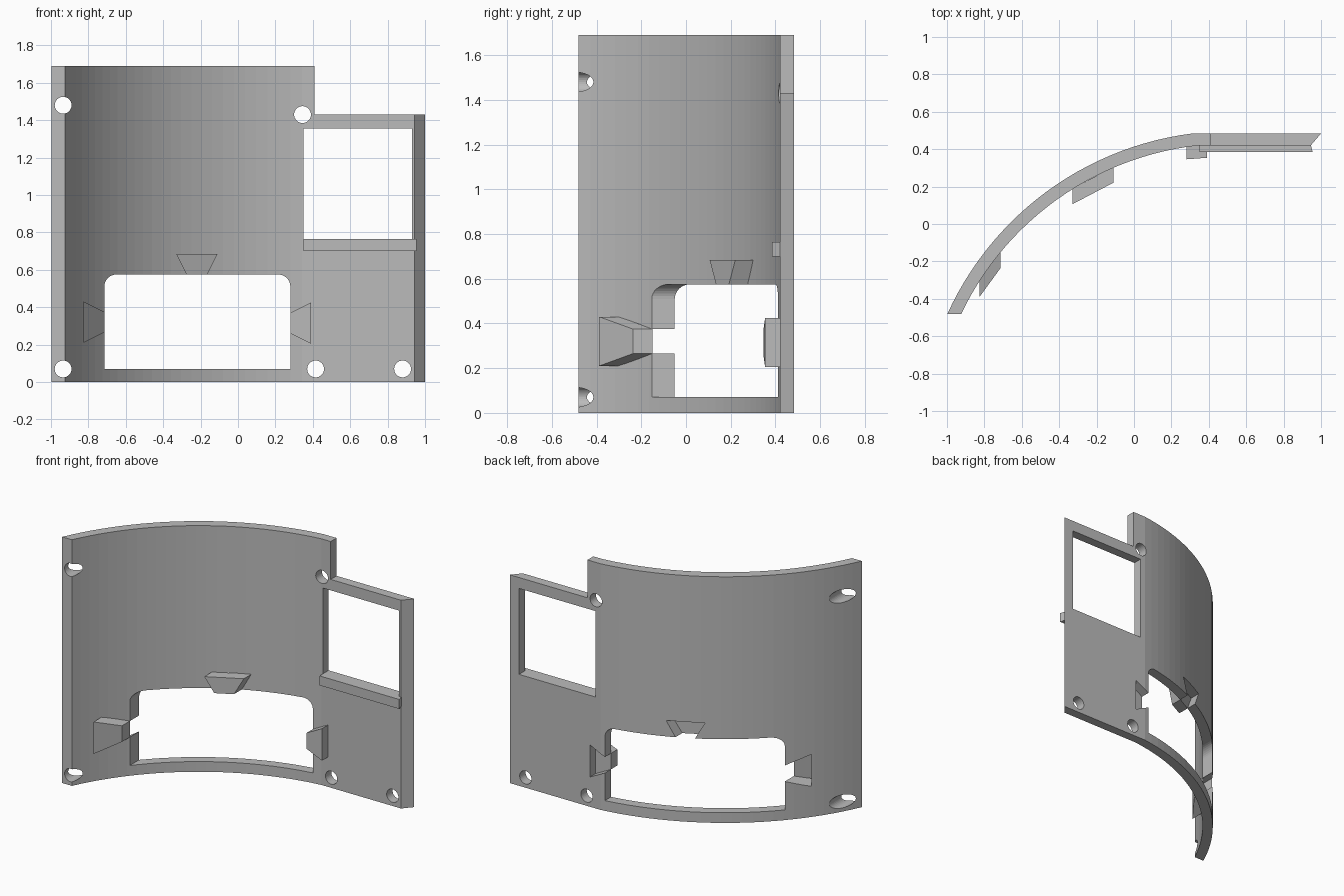
import bpy, bmesh
from math import sin, cos, pi, atan2, sqrt, asin

cube = bpy.data.objects.get("Cube")
if cube:
    bpy.data.objects.remove(cube, do_unlink=True)

mat = bpy.data.materials.new("plain grey")
mat.use_nodes = True
GREY = (0.5, 0.5, 0.5, 1)
mat.diffuse_color = GREY
mat.node_tree.nodes["Principled BSDF"].inputs["Base Color"].default_value = GREY

# Arc of the curved wall, in plan
CX, CY, R_OUT, R_IN = 0.52, -1.17, 1.667, 1.6
FRONT, BACK, FLAT_IN = -0.482, 0.484, 0.42


def inner_y(x):
    return CY + sqrt(R_IN ** 2 - (x - CX) ** 2)


def arc(r, y_end, n=26):
    a0 = pi - asin((FRONT - CY) / r)
    a1 = pi - asin((y_end - CY) / r)
    return [(CX + r * cos(a0 + (a1 - a0) * i / n),
             CY + r * sin(a0 + (a1 - a0) * i / n)) for i in range(n + 1)]


def loft(name, first, last):
    """Solid between two matching outlines."""
    bm = bmesh.new()
    a = [bm.verts.new(p) for p in first]
    b = [bm.verts.new(p) for p in last]
    bm.faces.new(a)
    bm.faces.new(b[::-1])
    for i in range(len(a)):
        j = (i + 1) % len(a)
        bm.faces.new((a[j], a[i], b[i], b[j]))
    bmesh.ops.recalc_face_normals(bm, faces=bm.faces)
    me = bpy.data.meshes.new(name)
    bm.to_mesh(me)
    bm.free()
    me.materials.append(mat)
    ob = bpy.data.objects.new(name, me)
    bpy.context.collection.objects.link(ob)
    return ob


def upright(name, plan, z0, z1):
    return loft(name, [(x, y, z0) for x, y in plan], [(x, y, z1) for x, y in plan])


def through(outline, y0=-1, y1=1):
    return loft("cutter", [(x, y0, z) for x, z in outline], [(x, y1, z) for x, z in outline])


def box(x0, x1, z0, z1):
    return [(x0, z0), (x1, z0), (x1, z1), (x0, z1)]


def circle(x, z, r, start=0, sweep=2 * pi, n=32):
    return [(x + r * cos(start + sweep * i / n), z + r * sin(start + sweep * i / n))
            for i in range(n)]


def cut(target, cutter):
    mod = target.modifiers.new("cut", 'BOOLEAN')
    mod.operation, mod.solver, mod.object = 'DIFFERENCE', 'EXACT', cutter
    bpy.context.view_layer.update()
    done = target.evaluated_get(bpy.context.evaluated_depsgraph_get())
    me = bpy.data.meshes.new_from_object(done)
    target.modifiers.clear()
    target.data = me
    bpy.data.objects.remove(cutter, do_unlink=True)


# Curved wall running into a flat wing with a mitred end
plan = arc(R_OUT, BACK) + [(1, BACK), (0.945, FLAT_IN)] + arc(R_IN, FLAT_IN)[::-1]
wall = upright("curved_wall", plan, 0, 1.69)

# Lower wing, square opening
cut(wall, through(box(0.41, 1.2, 1.43, 2)))
cut(wall, through(box(0.35, 0.93, 0.765, 1.355)))

# Wide window with rounded upper corners
L, R, TOP, RAD = -0.715, 0.28, 0.575, 0.065
window = [(L, 0.07), (R, 0.07)]
window += circle(R - RAD, TOP - RAD, RAD, 0, pi / 2, 8) + [(R - RAD, TOP)]
window += circle(L + RAD, TOP - RAD, RAD, pi / 2, pi / 2, 8) + [(L, TOP - RAD)]
cut(wall, through(window))

# Screw holes
for x, z in [(-0.935, 1.48), (-0.935, 0.07), (0.345, 1.43), (0.415, 0.07), (0.88, 0.07)]:
    cut(wall, through(circle(x, z, 0.045)))

# Dovetail sockets around the window: open at the back, closed by an inner plate
NARROW, WIDE, DEEP, LIP = 0.055, 0.11, 0.11, 0.02


def dovetail(base, mid, direction, lip=0):
    """Trapezoid widening away from the window edge."""
    dx, dz = direction
    steps = [(-lip, NARROW), (0, NARROW), (DEEP, WIDE)] if lip else [(0, NARROW), (DEEP, WIDE)]
    sides = [(d, w) for d, w in steps] + [(d, -w) for d, w in steps[::-1]]
    if dx:
        return [(base + dx * d, mid + w) for d, w in sides]
    return [(mid + w, base + dz * d) for d, w in sides]


sockets = [("left_socket_plate", R, 0.315, (1, 0), 0.066),
           ("right_socket_plate", L, 0.32, (-1, 0), 0.085),
           ("top_socket_plate", TOP, -0.22, (0, 1), 0.08)]
for name, base, mid, way, thick in sockets:
    cut(wall, through(dovetail(base, mid, way, LIP)))
    shape = dovetail(base, mid, way)
    xs = [x for x, z in shape]
    x0, x1 = min(xs), max(xs)
    y0, y1 = (min(inner_y(x), FLAT_IN) for x in (x0, x1))
    ys = [y0 + (y1 - y0) * (x - x0) / (x1 - x0) for x in xs]
    loft(name, [(x, y - thick, z) for (x, z), y in zip(shape, ys)],
         [(x, y + 0.004, z) for (x, z), y in zip(shape, ys)])

# Ledge under the square opening
upright("opening_ledge", [(0.35, 0.385), (0.955, 0.385), (0.945, 0.424), (0.35, 0.424)], 0.70, 0.765)
